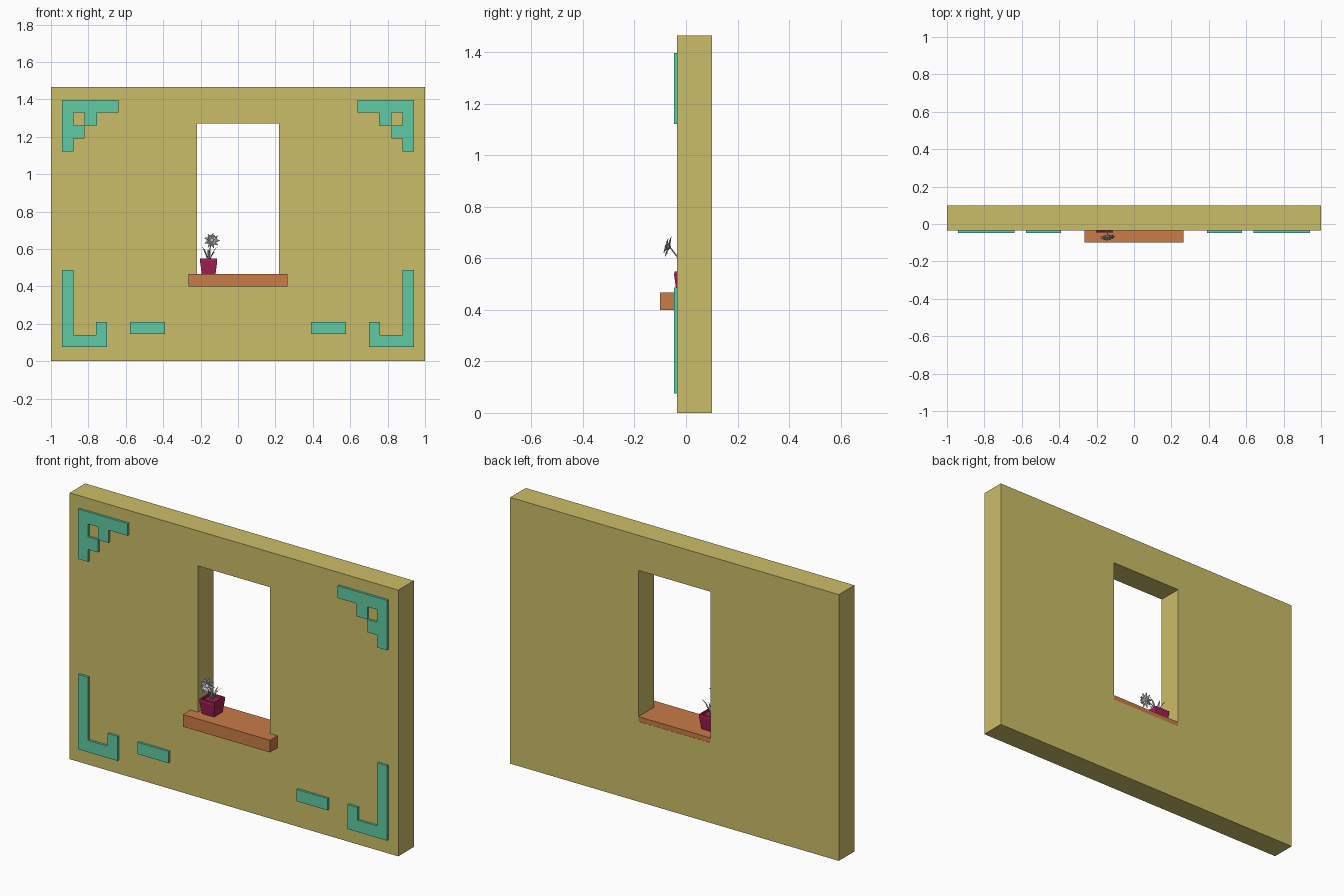
import bpy, bmesh, math
from mathutils import Vector, Matrix

cube = bpy.data.objects.get("Cube")
if cube:
    bpy.data.objects.remove(cube, do_unlink=True)


def material(name, r, g, b):
    m = bpy.data.materials.new(name)
    m.use_nodes = True
    m.diffuse_color = (r, g, b, 1)
    node = next(n for n in m.node_tree.nodes if n.type == 'BSDF_PRINCIPLED')
    node.inputs["Base Color"].default_value = (r, g, b, 1)
    return m


SAND = material("sand plaster", 0.60, 0.51, 0.14)
TEAL = material("teal trim", 0.115, 0.60, 0.37)
CLAY = material("orange clay", 0.585, 0.20, 0.065)
BERRY = material("berry pot", 0.38, 0.014, 0.09)
GREY = material("grey plant", 0.60, 0.60, 0.60)


def finish(bm, name, mat):
    bmesh.ops.remove_doubles(bm, verts=bm.verts, dist=0.0001)
    bmesh.ops.recalc_face_normals(bm, faces=bm.faces)
    mesh = bpy.data.meshes.new(name)
    bm.to_mesh(mesh)
    bm.free()
    mesh.materials.append(mat)
    obj = bpy.data.objects.new(name, mesh)
    bpy.context.collection.objects.link(obj)
    return obj


def slab(name, mat, xs, zs, rows, y0, y1, sign=1):
    """Upright slab made of the '#' cells of a grid, with no inner walls."""
    bm = bmesh.new()

    def filled(r, c):
        return 0 <= r < len(rows) and 0 <= c < len(rows[0]) and rows[r][c] == "#"

    def quad(*pts):
        bm.faces.new([bm.verts.new((sign * x, y, z)) for x, y, z in pts])

    for r in range(len(rows)):
        for c in range(len(rows[0])):
            if not filled(r, c):
                continue
            ring = [(xs[c], zs[r]), (xs[c + 1], zs[r]),
                    (xs[c + 1], zs[r + 1]), (xs[c], zs[r + 1])]
            for y in (y0, y1):
                quad(*[(x, y, z) for x, z in ring])
            beside = [(r - 1, c), (r, c + 1), (r + 1, c), (r, c - 1)]
            for i, n in enumerate(beside):
                if not filled(*n):
                    (xa, za), (xb, zb) = ring[i], ring[(i + 1) % 4]
                    quad((xa, y0, za), (xb, y0, zb), (xb, y1, zb), (xa, y1, za))
    return finish(bm, name, mat)


# Wall with window opening, and the sill running through it
FRONT, BACK = -0.035, 0.10
slab("wall", SAND, [-1, -0.22, 0.22, 1], [1.465, 1.272, 0.44, 0],
     ["###", "#.#", "###"], FRONT, BACK)
slab("window_sill", CLAY, [-0.265, 0.265], [0.467, 0.40], ["#"], -0.10, BACK - 0.001)

# Stepped trim, mirrored left and right
for side, sign in (("right", 1), ("left", -1)):
    slab("upper_trim_" + side, TEAL, [-0.94, -0.88, -0.82, -0.755, -0.64],
         [1.397, 1.33, 1.26, 1.19, 1.122], ["####", "#.#.", "##..", "#..."],
         -0.047, FRONT, sign)
    slab("lower_trim_" + side, TEAL, [-0.94, -0.88, -0.76, -0.70],
         [0.487, 0.21, 0.14, 0.075], ["#..", "#.#", "###"], -0.047, FRONT, sign)
    slab("trim_dash_" + side, TEAL, [-0.578, -0.39], [0.21, 0.145], ["#"],
         -0.047, FRONT, sign)

# Square flared pot with a recessed top
POT = Vector((-0.157, 0, 0))
bm = bmesh.new()
rings = []
for half, z in ((0.037, 0.467), (0.042, 0.505), (0.046, 0.535),
                (0.045, 0.55), (0.037, 0.55), (0.036, 0.54)):
    rings.append([bm.verts.new(POT + Vector((sx * half, sy * half, z)))
                  for sx, sy in ((-1, -1), (1, -1), (1, 1), (-1, 1))])
for a, b in zip(rings, rings[1:]):
    for i in range(4):
        j = (i + 1) % 4
        bm.faces.new((a[i], a[j], b[j], b[i]))
bm.faces.new(rings[0])
bm.faces.new(rings[-1])
finish(bm, "flower_pot", BERRY)


def blade(bm, base, bend, tip, width, facing):
    """Pointed folded leaf along a bent path."""
    previous = None
    for i in range(6):
        t = i / 5
        p = base * (1 - t) ** 2 + bend * 2 * t * (1 - t) + tip * t * t
        along = (bend - base) * (1 - t) + (tip - bend) * t
        across = along.cross(facing).normalized()
        fold = across.cross(along).normalized()
        w = width * (0.35 + 0.65 * math.sin(math.pi * t)) * (1 - t ** 4) + 0.0003
        row = [bm.verts.new(p + across * s * w + fold * abs(s) * w * 0.4)
               for s in (-1, 0, 1)]
        if previous:
            for k in (0, 1):
                bm.faces.new((previous[k], previous[k + 1], row[k + 1], row[k]))
        previous = row


# Leaves fanning out of the pot
bm = bmesh.new()
for angle, reach, height in ((10, 0.055, 0.615), (75, 0.04, 0.60), (140, 0.045, 0.61),
                             (205, 0.036, 0.60), (265, 0.035, 0.60), (325, 0.045, 0.59)):
    a = math.radians(angle)
    out = Vector((math.cos(a), math.sin(a), 0))
    root = POT + out * 0.006 + Vector((0, 0, 0.54))
    bend = POT + out * reach * 0.35 + Vector((0, 0, height - 0.015))
    blade(bm, root, bend, POT + out * reach + Vector((0, 0, height)), 0.006, out)
finish(bm, "leaves", GREY)

# Stem leaning forward to the flower
HEAD = Vector((-0.140, -0.062, 0.643))
curve = bpy.data.curves.new("stem", 'CURVE')
curve.dimensions = '3D'
curve.bevel_depth = 0.0028
curve.bevel_resolution = 1
curve.resolution_u = 6
spline = curve.splines.new('BEZIER')
spline.bezier_points.add(2)
for point, co in zip(spline.bezier_points,
                     (POT + Vector((0, 0, 0.54)), (-0.15, -0.030, 0.60), HEAD)):
    point.co = co
    point.handle_left_type = point.handle_right_type = 'AUTO'
curve.materials.append(GREY)
bpy.context.collection.objects.link(bpy.data.objects.new("stem", curve))

# Flower head: two rings of petals around a domed centre, tipped upward
facing = Vector((0.1, -1, 0.3)).normalized()
turn = facing.to_track_quat('Z', 'Y').to_matrix()
bm = bmesh.new()
for count, length, rise, shift in ((9, 0.044, 0.008, 0), (9, 0.033, 0.02, 0.5)):
    for i in range(count):
        a = math.tau * (i + shift) / count
        out = turn @ Vector((math.cos(a), math.sin(a), 0))
        blade(bm, HEAD + out * 0.004, HEAD + out * length * 0.6 + facing * rise,
              HEAD + out * length + facing * rise * 0.8, 0.007, facing)
bmesh.ops.create_uvsphere(bm, u_segments=10, v_segments=6, radius=0.011,
                          matrix=Matrix.Translation(HEAD + facing * 0.008))
finish(bm, "flower_head", GREY)
